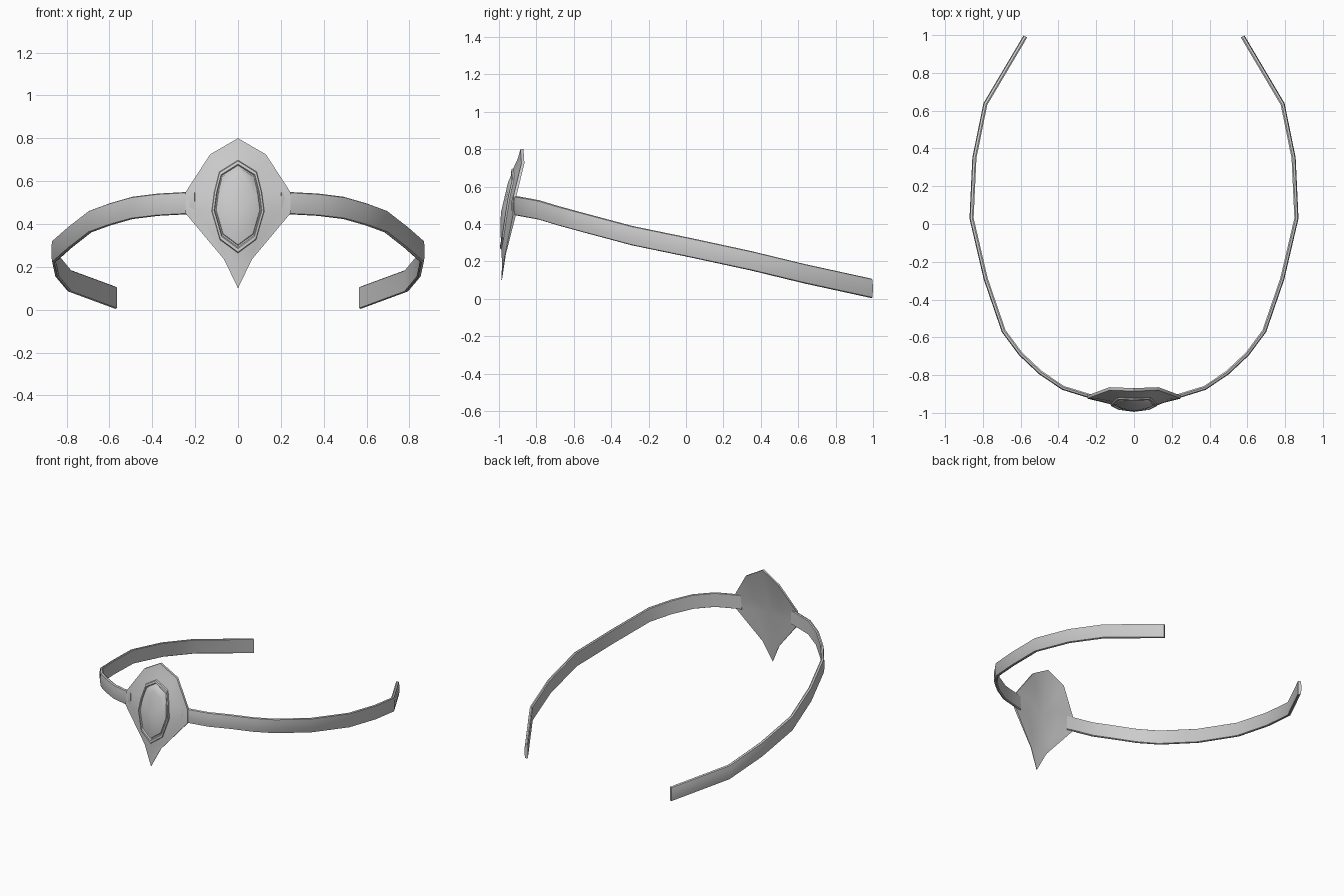
import bpy
from mathutils import Vector

if "Cube" in bpy.data.objects:
    bpy.data.objects.remove(bpy.data.objects["Cube"])


def make_object(name, verts, faces, angle=0.7):
    mesh = bpy.data.meshes.new(name)
    mesh.from_pydata([tuple(v) for v in verts], [], faces)
    obj = bpy.data.objects.new(name, mesh)
    bpy.context.collection.objects.link(obj)
    bpy.ops.object.select_all(action='DESELECT')
    obj.select_set(True)
    bpy.context.view_layer.objects.active = obj
    bpy.ops.object.mode_set(mode='EDIT')
    bpy.ops.mesh.select_all(action='SELECT')
    bpy.ops.mesh.normals_make_consistent(inside=False)
    bpy.ops.object.mode_set(mode='OBJECT')
    bpy.ops.object.shade_smooth_by_angle(angle=angle)
    return obj


def loft(rings, start=None, end=None, closed=False):
    """Bridge rings of equal size; tips close to a point."""
    n = len(rings[0])
    verts = [v for r in rings for v in r]
    pairs = list(range(len(rings) - 1))
    faces = []
    for r in range(len(rings) if closed else len(rings) - 1):
        a, b = r * n, ((r + 1) % len(rings)) * n
        faces += [(a + i, a + (i + 1) % n, b + (i + 1) % n, b + i) for i in range(n)]
    for tip, base in ((start, 0), (end, (len(rings) - 1) * n)):
        if tip is not None:
            verts.append(Vector(tip))
            faces += [(base + i, base + (i + 1) % n, len(verts) - 1) for i in range(n)]
    return verts, faces


def mirrored(half):
    """Full ring from a right-hand half running top to bottom."""
    pts = [Vector(p) for p in half]
    return pts + [Vector((-p.x, p.y, p.z)) for p in pts[-2:0:-1]]


def inset(ring, s, dy):
    c = sum(ring, Vector()) / len(ring)
    return [c + (p - c) * s + Vector((0, dy, 0)) for p in ring]


# Pointed front plate
outline = mirrored([(0, -.885, .80), (.13, -.88, .725), (.245, -.923, .548),
                    (.245, -.925, .45), (.065, -.968, .235), (0, -.988, .10)])
seat = mirrored([(0, -.922, .70), (.088, -.918, .645), (.112, -.94, .55),
                 (.124, -.955, .46), (.085, -.975, .325), (0, -.987, .262)])
middle = [a.lerp(b, .5) + Vector((0, .004, 0)) for a, b in zip(outline, seat)]
back_rim = [p + Vector((0, .016 if p.z > .3 else .004, 0)) for p in outline]
back_seat = [p + Vector((0, .025, 0)) for p in seat]
make_object("front_plate", *loft([back_seat, back_rim, outline, middle, seat],
                                 start=(0, -.94, .47), end=(0, -.97, .47)))

# Raised setting around the stone
make_object("stone_setting", *loft([inset(seat, 1.0, .004), inset(seat, .97, -.009),
                                    inset(seat, .90, -.011), inset(seat, .85, .004)],
                                   closed=True), angle=0.5)

# Domed stone
make_object("stone", *loft([inset(seat, .86, .004), inset(seat, .82, -.008),
                            inset(seat, .62, -.02)], end=(0, -.99, .46)))

# Open head band: one arm swept along its path, then mirrored
path = [Vector(p) for p in [
    (.20, -.922, .498), (.245, -.908, .497), (.375, -.868, .49), (.495, -.787, .475),
    (.60, -.688, .445), (.69, -.567, .412), (.785, -.29, .338), (.86, .03, .272),
    (.845, .35, .203), (.787, .635, .134), (.575, .993, .056)]]
profile = [(-.011, -.048), (-.011, .048), (-.004, .052), (.007, .048),
           (.011, .02), (.011, -.02), (.007, -.048), (-.004, -.052)]
rings = []
for i, p in enumerate(path):
    t = path[min(i + 1, len(path) - 1)] - path[max(i - 1, 0)]
    out = Vector((t.y, -t.x, 0)).normalized()
    rings.append([p + out * a + Vector((0, 0, b)) for a, b in profile])
verts, faces = loft(rings)
n = len(profile)
faces += [tuple(range(n)), tuple(range(len(verts) - n, len(verts)))]
band = make_object("head_band", verts, faces)
mirror = band.modifiers.new("mirror", 'MIRROR')
mirror.use_axis[0] = True
mirror.use_clip = False
